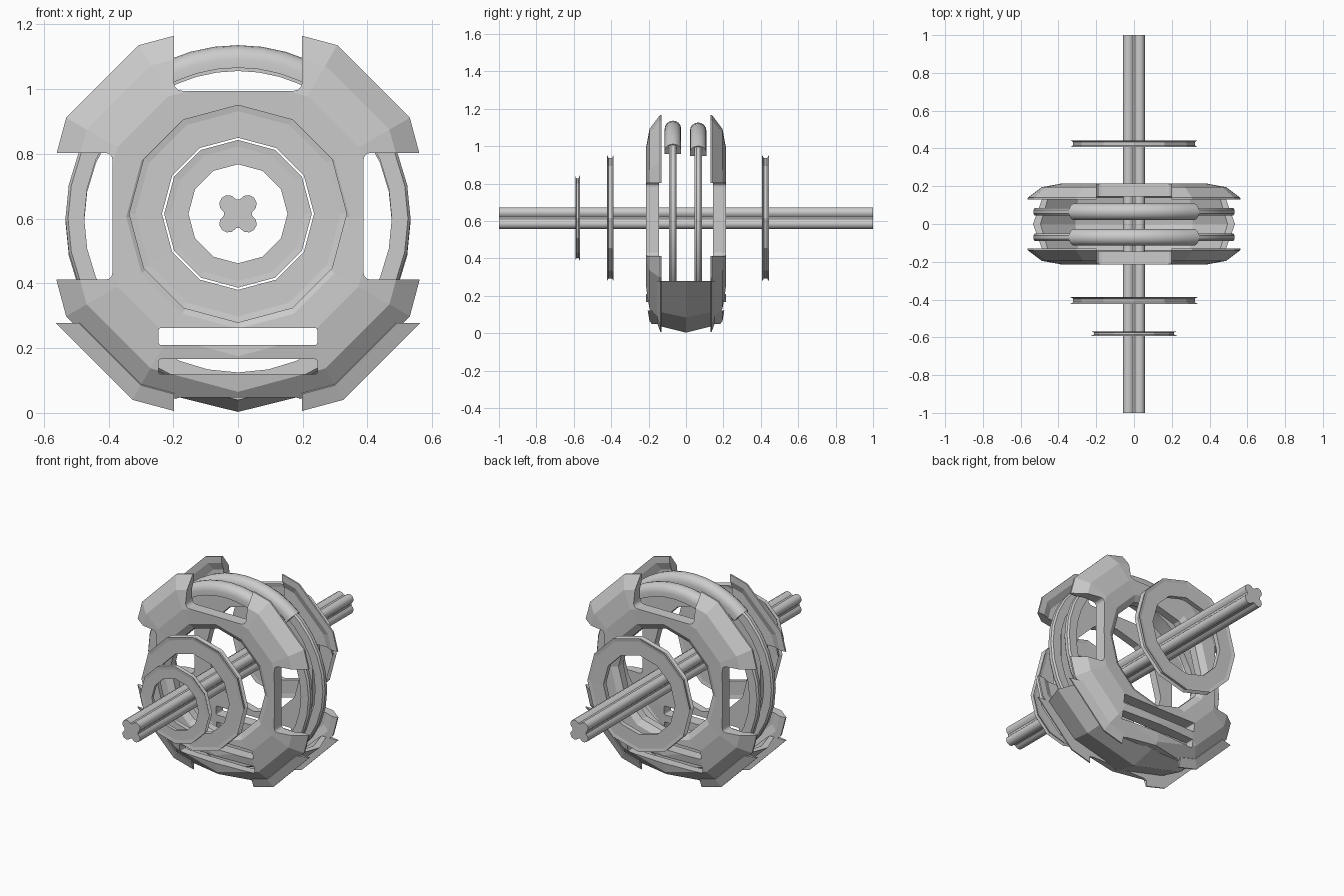
import bpy, bmesh
from math import sin, cos, pi, radians

if "Cube" in bpy.data.objects:
    bpy.data.objects.remove(bpy.data.objects["Cube"])

AXLE_Z, BODY_Z, BAND_Z = 0.615, 0.605, 0.600


def finish(name, bm):
    bmesh.ops.recalc_face_normals(bm, faces=bm.faces)
    me = bpy.data.meshes.new(name)
    bm.to_mesh(me)
    bm.free()
    ob = bpy.data.objects.new(name, me)
    bpy.context.collection.objects.link(ob)
    return ob


def lathe(name, section, zc, y0=0.0, n=12, start=0.0, span=360.0, sx=1.0):
    """Sweep a closed (radius, y) section about a y-parallel axis; 0 degrees is up."""
    bm = bmesh.new()
    full = span >= 360
    rings = []
    for i in range(n if full else n + 1):
        a = radians(start + span * i / n)
        rings.append([bm.verts.new((sx * r * sin(a), y0 + y, zc + r * cos(a)))
                      for r, y in section])
    m = len(section)
    for i in range(n):
        p, q = rings[i], rings[(i + 1) % len(rings)]
        for j in range(m):
            k = (j + 1) % m
            bm.faces.new((p[j], p[k], q[k], q[j]))
    if not full:
        bm.faces.new(rings[0])
        bm.faces.new(rings[-1])
    return finish(name, bm)


def cut(ob, x0, x1, z0, z1, round_=0.0):
    """Cut a box running through y, with corners rounded in the xz plane."""
    bm = bmesh.new()
    bmesh.ops.create_cube(bm, size=1)
    for v in bm.verts:
        v.co = (x0 if v.co.x < 0 else x1, v.co.y * 1.3, z0 if v.co.z < 0 else z1)
    if round_:
        edges = [e for e in bm.edges if abs(e.verts[0].co.y - e.verts[1].co.y) > 0.5]
        bmesh.ops.bevel(bm, geom=edges, offset=round_, segments=3, profile=0.5,
                        affect='EDGES')
    tool = finish("cutter", bm)
    tool.hide_render = True
    mod = ob.modifiers.new("cut", 'BOOLEAN')
    mod.operation, mod.solver, mod.object = 'DIFFERENCE', 'EXACT', tool
    bpy.context.view_layer.objects.active = ob
    bpy.ops.object.modifier_apply(modifier=mod.name)
    bpy.data.objects.remove(tool, do_unlink=True)


def smooth(ob, angle=35):
    bpy.ops.object.select_all(action='DESELECT')
    ob.select_set(True)
    bpy.context.view_layer.objects.active = ob
    bpy.ops.object.shade_smooth_by_angle(angle=radians(angle))


# Two notched faceted shells, front and back
shell = [(0.31, 0.145), (0.31, 0.19), (0.345, 0.212), (0.43, 0.215), (0.54, 0.195),
         (0.613, 0.14), (0.613, 0.13), (0.575, 0.13), (0.53, 0.148), (0.45, 0.145)]
for s, side in ((-1, "front"), (1, "back")):
    ob = lathe(side + "_shell", [(r, s * y) for r, y in shell], BODY_Z)
    cut(ob, -0.198, 0.198, 0.995, 1.4, 0.025)
    cut(ob, 0.388, 0.8, 0.412, 0.803, 0.02)
    cut(ob, -0.8, -0.388, 0.412, 0.803, 0.02)
    cut(ob, -0.198, 0.198, -0.3, 0.048, 0.02)
    cut(ob, -0.245, 0.245, 0.21, 0.262, 0.006)
    cut(ob, -0.245, 0.245, 0.12, 0.166, 0.006)

    # Flared lower lips on each shell, left and right
    lip = [(0.575, s * 0.13), (0.60, s * 0.155), (0.652, s * 0.137), (0.652, s * 0.13)]
    ob = lathe(side + "_lower_lip", lip, BODY_Z, n=6, start=90, span=180)
    cut(ob, -0.9, 0.9, 0.278, 1.4)
    cut(ob, -0.198, 0.198, -0.5, 0.3)

# Crowned belly bridge joining the two shells
bridge = [(0.565, -0.15), (0.602, 0), (0.565, 0.15), (0.545, 0.15), (0.575, 0), (0.545, -0.15)]
ob = lathe("belly_bridge", bridge, BODY_Z, n=6, start=90, span=180, sx=1.08)
cut(ob, -0.9, 0.9, 0.278, 1.4)

# Inner bands with a thicker rounded cap over the top
band = [(0.475, -0.02), (0.525, -0.02), (0.533, -0.01), (0.533, 0.01), (0.525, 0.02), (0.475, 0.02)]
dome = [(0.493 + 0.043 * sin(pi * i / 8), 0.044 * cos(pi * i / 8)) for i in range(9)]
cap = [(0.466, 0.044)] + dome + [(0.466, -0.044)]
for y, z, side in ((-0.07, BAND_Z, "front"), (0.065, BAND_Z - 0.01, "back")):
    smooth(lathe(side + "_inner_band", band, z, y, n=32))
    smooth(lathe(side + "_band_cap", cap, z, y, n=10, start=-40, span=80))

# Free-standing rings along the axle, with a grooved rim
for name, y, ro, ri, w in (("large_front_ring", -0.405, 0.337, 0.235, 0.018),
                           ("large_back_ring", 0.425, 0.337, 0.235, 0.018),
                           ("small_front_ring", -0.58, 0.228, 0.153, 0.012)):
    lathe(name, [(ri, -w * 0.75), (ro - 0.02, -w * 0.8), (ro, -w), (ro - 0.015, -w * 0.5),
                 (ro - 0.015, w * 0.5), (ro, w), (ro - 0.02, w * 0.8), (ri, w * 0.75)],
          AXLE_Z, y)

# Four-lobed axle
bm = bmesh.new()
outline = []
for q in range(4):
    base = pi / 4 + q * pi / 2
    for k in range(7):
        a = base + radians(-105 + 35 * k)
        outline.append((0.0424 * cos(base) + 0.028 * cos(a), 0.0424 * sin(base) + 0.028 * sin(a)))
f = bm.faces.new([bm.verts.new((x, -1, AXLE_Z + z)) for x, z in outline])
ext = bmesh.ops.extrude_face_region(bm, geom=[f], use_keep_orig=True)
for v in ext["geom"]:
    if isinstance(v, bmesh.types.BMVert):
        v.co.y = 1
smooth(finish("axle", bm), 40)
